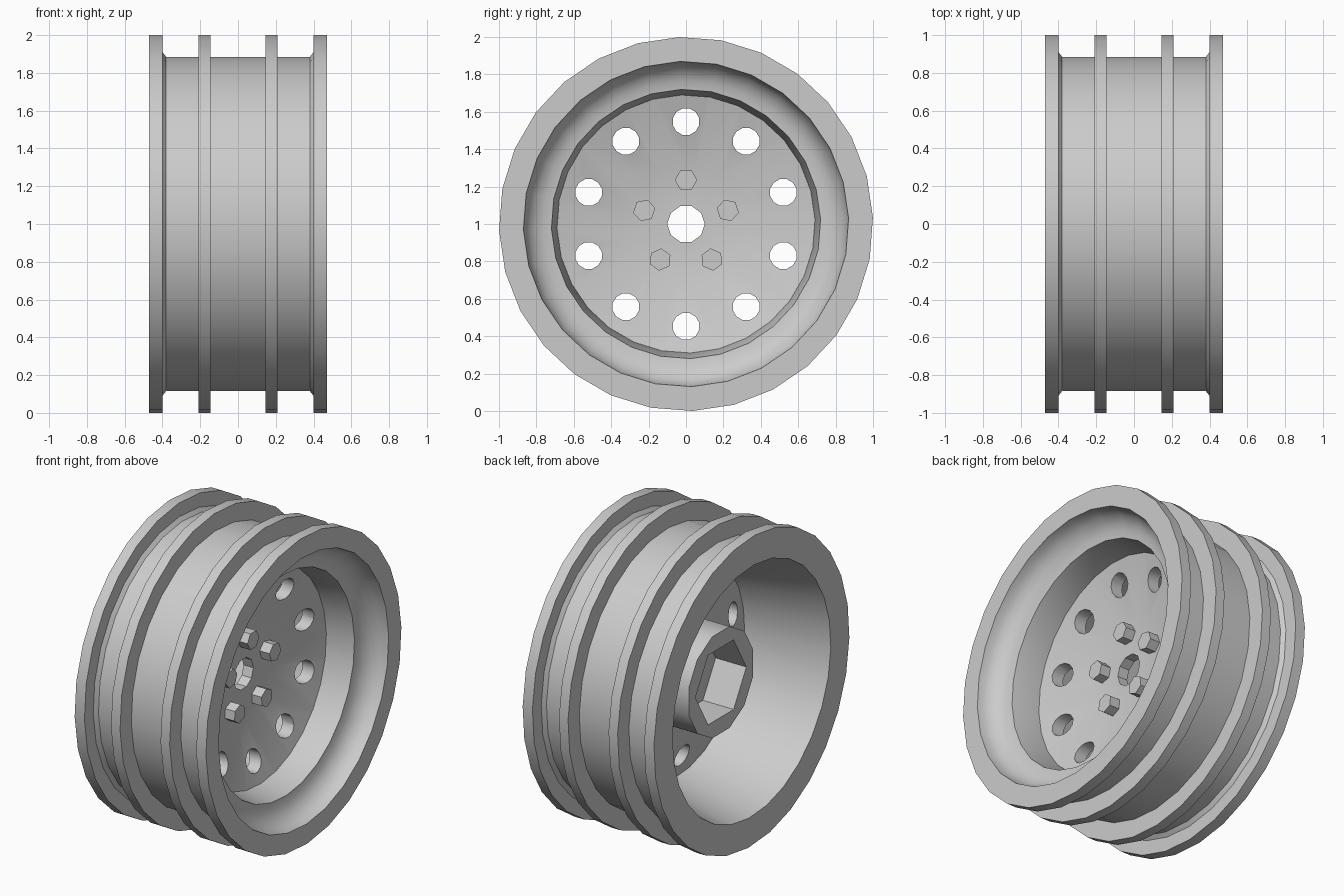
import bpy, bmesh
from math import sin, cos, pi, radians

cube = bpy.data.objects.get("Cube")
if cube:
    bpy.data.objects.remove(cube, do_unlink=True)

AXLE_Z = 1.0
metal = bpy.data.materials.new("plain_grey")
metal.use_nodes = True
grey = (0.6, 0.6, 0.6, 1)
metal.diffuse_color = grey
metal.node_tree.nodes["Principled BSDF"].inputs["Base Color"].default_value = grey


def make_object(name, bm):
    bmesh.ops.remove_doubles(bm, verts=bm.verts, dist=1e-5)
    bmesh.ops.recalc_face_normals(bm, faces=bm.faces)
    mesh = bpy.data.meshes.new(name)
    bm.to_mesh(mesh)
    bm.free()
    mesh.materials.append(metal)
    obj = bpy.data.objects.new(name, mesh)
    bpy.context.collection.objects.link(obj)
    return obj


def revolve(bm, profile, sides, turn=0, y=0, z=0):
    """Spin a closed (radius, x) profile about an axis along x."""
    rings = []
    for k in range(sides):
        a = radians(turn) + 2 * pi * k / sides
        rings.append([bm.verts.new((x, y + r * sin(a), AXLE_Z + z + r * cos(a)))
                      for r, x in profile])
    n = len(profile)
    for k in range(sides):
        a, b = rings[k], rings[(k + 1) % sides]
        for i in range(n):
            j = (i + 1) % n
            if profile[i][0] == 0 and profile[j][0] == 0:
                continue
            # keep triangles at the axis
            if profile[i][0] == 0:
                bm.faces.new((a[i], a[j], b[j]))
            elif profile[j][0] == 0:
                bm.faces.new((a[i], a[j], b[i]))
            else:
                bm.faces.new((a[i], a[j], b[j], b[i]))


def prism(bm, radius, x0, x1, sides, turn=0, y=0, z=0):
    rings = [[bm.verts.new((x, y + radius * sin(radians(turn) + 2 * pi * k / sides),
                            AXLE_Z + z + radius * cos(radians(turn) + 2 * pi * k / sides)))
              for k in range(sides)] for x in (x0, x1)]
    for ring in rings:
        bm.faces.new(ring)
    for k in range(sides):
        j = (k + 1) % sides
        bm.faces.new((rings[0][k], rings[0][j], rings[1][j], rings[1][k]))


def cut(obj, cutter_bm):
    cutter = make_object("cutter", cutter_bm)
    mod = obj.modifiers.new("holes", "BOOLEAN")
    mod.object = cutter
    mod.solver = "EXACT"
    bpy.context.view_layer.update()
    graph = bpy.context.evaluated_depsgraph_get()
    mesh = bpy.data.meshes.new_from_object(obj.evaluated_get(graph))
    obj.modifiers.clear()
    obj.data = mesh
    bpy.data.objects.remove(cutter, do_unlink=True)


def smooth(obj, angle=35):
    bpy.ops.object.select_all(action="DESELECT")
    obj.select_set(True)
    bpy.context.view_layer.objects.active = obj
    bpy.ops.object.shade_smooth_by_angle(angle=radians(angle))


# Rim: half of the outer outline (flange, chamfer, drum, rib), mirrored
half = [(1, 0.47), (1, 0.4), (0.91, 0.4), (0.885, 0.38),
        (0.885, 0.21), (1, 0.21), (1, 0.145), (0.885, 0.145)]
outer = half + [(r, -x) for r, x in reversed(half)]
inner = [(0.81, -0.47), (0.7, 0.05), (0.69, 0.15)]
# Rounded lip leading from the well out to the mouth
steps = 5
lip = [(0.72 + 0.15 * sin(t), 0.47 - 0.14 * cos(t))
       for t in (pi / 2 * i / steps for i in range(steps + 1))]
bm = bmesh.new()
revolve(bm, outer + inner + lip, 28, turn=-2)
smooth(make_object("rim", bm), 30)

# Dished disc with ten round holes and a centre hole
bm = bmesh.new()
revolve(bm, [(0, 0.04), (0.3, 0.04), (0.74, 0.164),
             (0.74, 0.08), (0.34, -0.03), (0, -0.03)], 28, turn=-2)
disc = make_object("wheel_disc", bm)
bm = bmesh.new()
prism(bm, 0.1, -0.2, 0.2, 10, turn=18)
for k in range(10):
    a = 2 * pi * k / 10
    prism(bm, 0.073, -0.2, 0.3, 12, 15, 0.547 * sin(a), 0.547 * cos(a))
cut(disc, bm)
smooth(disc)

# Hub with a hexagonal socket behind the disc
bm = bmesh.new()
prism(bm, 0.34, -0.25, -0.02, 12, turn=15)
hub = make_object("hub", bm)
bm = bmesh.new()
prism(bm, 0.26, -0.4, 0.1, 6, turn=30)
cut(hub, bm)
smooth(hub)

# Five hexagonal wheel nuts
for k in range(5):
    a = 2 * pi * k / 5
    bm = bmesh.new()
    prism(bm, 0.06, 0.03, 0.11, 6, 30 + 72 * k, 0.235 * sin(a), 0.235 * cos(a))
    make_object(f"wheel_nut_{k + 1}", bm)
